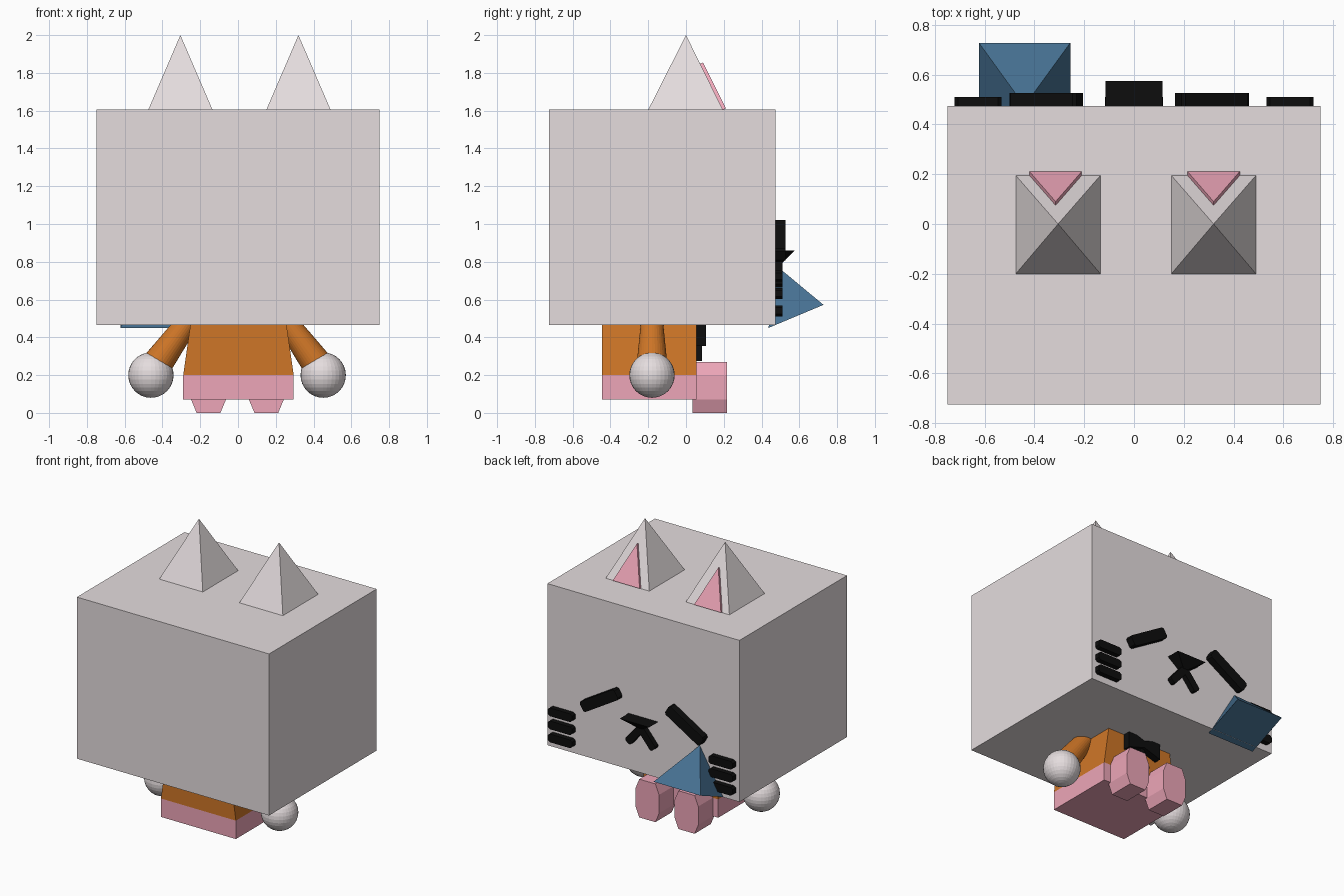
import bpy, bmesh
from math import sin, cos, radians
from mathutils import Vector

if "Cube" in bpy.data.objects:
    bpy.data.objects.remove(bpy.data.objects["Cube"])


def material(name, rgb):
    m = bpy.data.materials.new(name)
    m.diffuse_color = (*rgb, 1)
    m.use_nodes = True
    m.node_tree.nodes["Principled BSDF"].inputs["Base Color"].default_value = m.diffuse_color
    return m


FUR = material("fur", (0.78, 0.72, 0.73))
PINK = material("pink", (0.85, 0.38, 0.48))
ORANGE = material("orange", (0.62, 0.18, 0.02))
BLUE = material("blue", (0.06, 0.16, 0.28))
BLACK = material("black", (0.004, 0.004, 0.004))


def solid(name, points, mat):
    """Convex flat-faced solid around the given corner points."""
    bm = bmesh.new()
    for p in points:
        bm.verts.new(p)
    bmesh.ops.convex_hull(bm, input=bm.verts)
    bmesh.ops.dissolve_limit(bm, angle_limit=0.01, verts=bm.verts, edges=bm.edges)
    bmesh.ops.recalc_face_normals(bm, faces=bm.faces)
    me = bpy.data.meshes.new(name)
    bm.to_mesh(me)
    bm.free()
    ob = bpy.data.objects.new(name, me)
    bpy.context.collection.objects.link(ob)
    me.materials.append(mat)
    return ob


def box(name, x0, x1, y0, y1, z0, z1, mat):
    return solid(name, [(x, y, z) for x in (x0, x1) for y in (y0, y1) for z in (z0, z1)], mat)


def prism(name, profile, y0, y1, mat):
    """Extrude an (x, z) profile along y."""
    return solid(name, [(x, y, z) for x, z in profile for y in (y0, y1)], mat)


def octagon(cx, cz, w, h, cut_x, cut_z, angle=0):
    """Rectangle with cut corners, rotated about its centre, as (x, z) points."""
    pts = []
    for sx in (-1, 1):
        for sz in (-1, 1):
            pts += [(sx * w / 2, sz * (h / 2 - cut_z)), (sx * (w / 2 - cut_x), sz * h / 2)]
    a = radians(angle)
    return [(cx + x * cos(a) - z * sin(a), cz + x * sin(a) + z * cos(a)) for x, z in pts]


# Head
FACE = 0.475
box("head", -0.75, 0.75, -0.725, FACE, 0.465, 1.605, FUR)

# Ears with a thin triangular inner ear on the sloped face
for side, cx in (("left", -0.305), ("right", 0.32)):
    base = [(cx + sx * 0.17, y, 1.605) for sx in (-1, 1) for y in (-0.2, 0.195)]
    solid(f"ear_{side}", base + [(cx, 0, 2.0)], FUR)
    ix = cx if cx > 0 else cx - 0.01
    tri = [(ix - 0.105, 0.195, 1.605), (ix + 0.105, 0.195, 1.605), (ix, 0.074, 1.848)]
    out = Vector((0, 0.016, 0.007))
    solid(f"inner_ear_{side}", tri + [Vector(p) + out for p in tri], PINK)

# Eyes and whiskers
for side, s in (("left", -1), ("right", 1)):
    prism(f"eye_{side}", octagon(-0.02 + s * 0.333, 0.913, 0.315, 0.075, 0.012, 0.012, -s * 31),
          0.45, 0.526, BLACK)
    for i in range(3):
        prism(f"whisker_{side}_{i + 1}",
              octagon(s * 0.627, 0.54 + i * 0.092, 0.19, 0.058, 0.015, 0.012), 0.45, 0.511, BLACK)
    # Mouth strokes spreading down from the nose
    prism(f"mouth_{side}", octagon(s * 0.048, 0.738, 0.17, 0.052, 0.01, 0.01, -s * 50),
          0.45, 0.511, BLACK)

# Nose wedge, flat on top and pointing down
solid("nose", [(-0.115, 0.45, 0.86), (0.115, 0.45, 0.86), (-0.115, 0.575, 0.86),
               (0.115, 0.575, 0.86), (0, 0.5, 0.785), (0, 0.45, 0.775)], BLACK)

# Tear drop pyramid leaning out of the face
solid("tear", [(x, y, z) for x in (-0.623, -0.256) for y, z in ((0.437, 0.45), (0.728, 0.572))]
      + [(-0.44, 0.475, 0.782)], BLUE)

# Body: tapered shirt over a pink lower block
prism("shirt", [(-0.29, 0.2), (0.295, 0.2), (0.255, 0.48), (-0.25, 0.48)], -0.445, 0.055, ORANGE)
box("lower_body", -0.29, 0.295, -0.445, 0.055, 0.07, 0.2, PINK)

# Bow tie with a short tail
for side, s in (("left", -1), ("right", 1)):
    prism(f"bow_{side}", [(-s * 0.015, 0.4), (-s * 0.015, 0.44), (s * 0.13, 0.355), (s * 0.13, 0.485)],
          0.05, 0.105, BLACK)
prism("bow_tail", [(0, 0.43), (-0.06, 0.275), (0.06, 0.275)], 0.05, 0.085, BLACK)

# Arms, hands and feet
for side, s in (("left", -1), ("right", 1)):
    cx = -0.005
    low = Vector((cx + s * 0.415, -0.18, 0.27))
    high = low + Vector((-s * 0.588, 0, 0.81)) * 0.34
    bpy.ops.mesh.primitive_cone_add(vertices=32, radius1=0.08, radius2=0.052, depth=0.34,
                                    location=(low + high) / 2)
    arm = bpy.context.object
    arm.name = f"arm_{side}"
    arm.rotation_euler = (high - low).to_track_quat('Z', 'Y').to_euler()
    arm.data.materials.append(ORANGE)
    bpy.ops.mesh.primitive_uv_sphere_add(segments=32, ring_count=16, radius=0.12,
                                         location=(cx + s * 0.456, -0.18, 0.2))
    hand = bpy.context.object
    hand.name = f"hand_{side}"
    hand.data.materials.append(FUR)
    prism(f"foot_{side}", octagon(-0.003 + s * 0.153, 0.135, 0.184, 0.27, 0.029, 0.07),
          0.035, 0.217, PINK)
